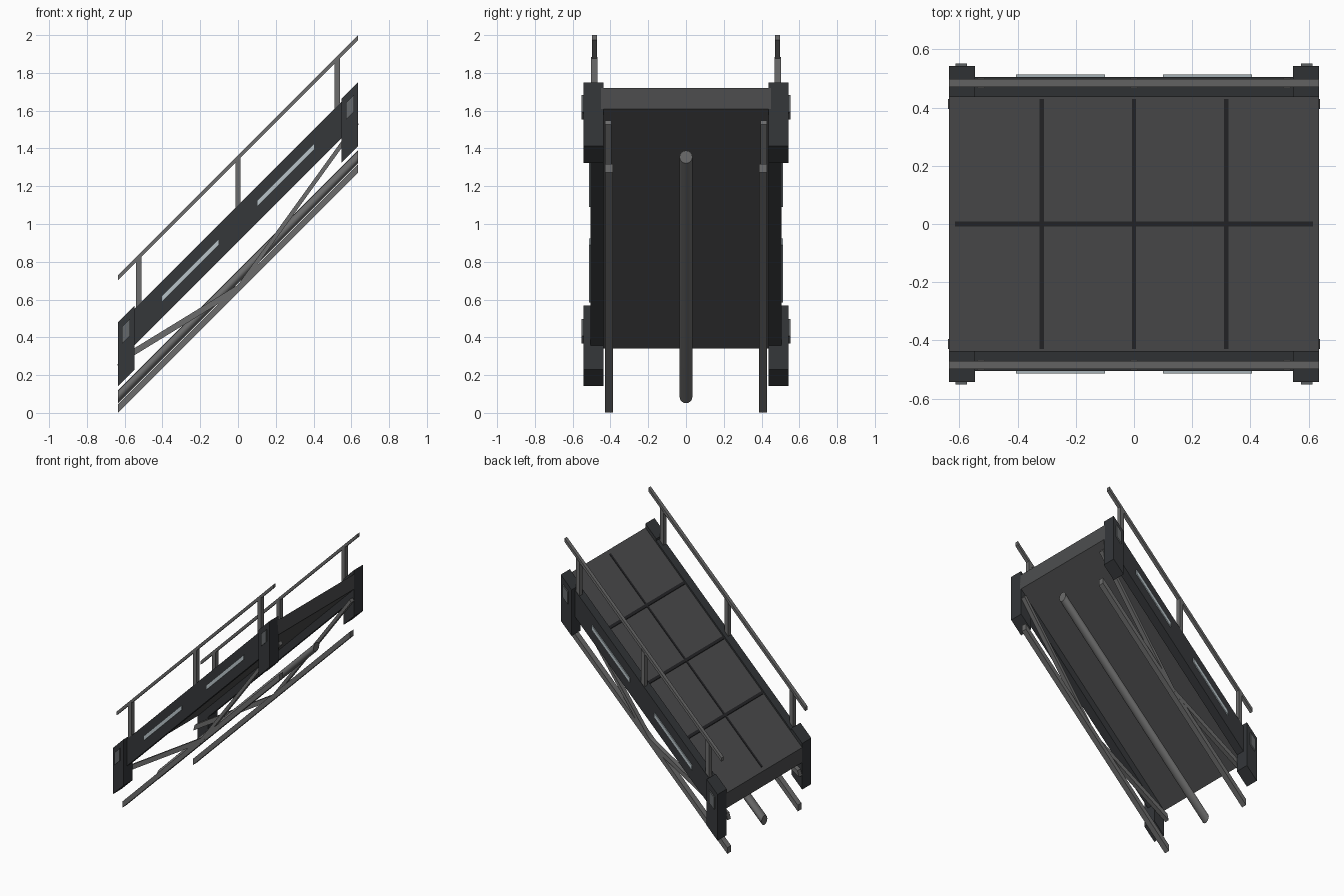
import bpy, bmesh, math
from mathutils import Matrix, Vector

if "Cube" in bpy.data.objects:
    bpy.data.objects.remove(bpy.data.objects["Cube"])

# The walkway is modelled level, then sheared up along x at 45 degrees
SHEAR = Matrix(((1, 0, 0, 0), (0, 1, 0, 0), (1, 0, 1, 0), (0, 0, 0, 1)))


def material(name, color):
    m = bpy.data.materials.new(name)
    m.diffuse_color = (*color, 1)
    m.use_nodes = True
    m.node_tree.nodes["Principled BSDF"].inputs["Base Color"].default_value = m.diffuse_color
    return m


FRAME = material("dark_frame", (0.035, 0.038, 0.042))
DECK = material("deck_plate", (0.075, 0.076, 0.078))
SEAM = material("seam", (0.02, 0.02, 0.022))
METAL = material("metal", (0.15, 0.15, 0.15))
PLATE = material("bracket_plate", (0.13, 0.14, 0.145))
LIGHT = material("light_strip", (0.48, 0.55, 0.58))


def finish(name, bm, mat):
    bm.transform(SHEAR)
    bmesh.ops.recalc_face_normals(bm, faces=bm.faces)
    me = bpy.data.meshes.new(name)
    bm.to_mesh(me)
    bm.free()
    me.materials.append(mat)
    ob = bpy.data.objects.new(name, me)
    bpy.context.collection.objects.link(ob)
    return ob


def box(name, x, y, z, mat):
    size = Vector((x[1] - x[0], y[1] - y[0], z[1] - z[0]))
    mid = Vector((x[0] + x[1], y[0] + y[1], z[0] + z[1])) / 2
    bm = bmesh.new()
    bmesh.ops.create_cube(bm, size=1, matrix=Matrix.Translation(mid) @ Matrix.Diagonal((*size, 1)))
    return finish(name, bm, mat)


def side_box(name, x, y, z, mat, s):
    return box(name, x, sorted((s * y[0], s * y[1])), z, mat)


def brace(name, a, b, thick, mat):
    a, b = Vector(a), Vector(b)
    d = b - a
    rot = Matrix.Rotation(-math.atan2(d.z, d.x), 4, 'Y')
    bm = bmesh.new()
    bmesh.ops.create_cube(bm, size=1, matrix=Matrix.Translation((a + b) / 2) @ rot
                          @ Matrix.Diagonal((d.length, thick, thick, 1)))
    return finish(name, bm, mat)


L = 0.635

# Deck and its seams
box("deck", (-L, L), (-0.45, 0.45), (0.975, 1.085), DECK)
box("deck_seam_long", (-0.615, 0.615), (-0.008, 0.008), (1.08, 1.089), SEAM)
for i, x in enumerate((-0.317, 0, 0.317)):
    box(f"deck_seam_cross_{i}", (x - 0.007, x + 0.007), (-0.43, 0.43), (1.08, 1.089), SEAM)

# Central pipe under the deck
bm = bmesh.new()
bmesh.ops.create_cone(bm, cap_ends=True, segments=16, radius1=0.034, radius2=0.034, depth=2 * L,
                      matrix=Matrix.Translation((0, 0, 0.72)) @ Matrix.Rotation(math.pi / 2, 4, 'Y'))
pipe = finish("under_pipe", bm, METAL)
bpy.context.view_layer.objects.active = pipe
pipe.select_set(True)
bpy.ops.object.shade_smooth_by_angle(angle=math.radians(40))

for s, side in ((-1, "front"), (1, "back")):
    # Side beam, lower rail and handrail
    side_box(f"{side}_side_beam", (-0.57, 0.57), (0.437, 0.505), (0.905, 1.1), FRAME, s)
    side_box(f"{side}_lower_rail", (-L, L), (0.386, 0.429), (0.637, 0.682), METAL, s)
    side_box(f"{side}_handrail", (-L, L), (0.471, 0.498), (1.338, 1.365), METAL, s)
    for i, x in enumerate((-0.525, 0, 0.525)):
        side_box(f"{side}_handrail_post_{i}", (x - 0.014, x + 0.014), (0.468, 0.502),
                 (1.09, 1.345), METAL, s)
    for e, end in ((-1, "low"), (1, "high")):
        # Corner bracket, its plate, light strip and diagonal brace
        span = lambda a, b: sorted((e * a, e * b))
        side_box(f"{side}_{end}_bracket", span(0.547, L), (0.437, 0.542), (0.777, 1.115), FRAME, s)
        side_box(f"{side}_{end}_bracket_plate", span(0.573, 0.613), (0.53, 0.552),
                 (0.98, 1.07), PLATE, s)
        side_box(f"{side}_{end}_light_strip", span(0.1, 0.405), (0.495, 0.513),
                 (0.99, 1.023), LIGHT, s)
        brace(f"{side}_{end}_brace", (0, s * 0.412, 0.66), (e * 0.633, s * 0.412, 0.905),
              0.035, METAL)
